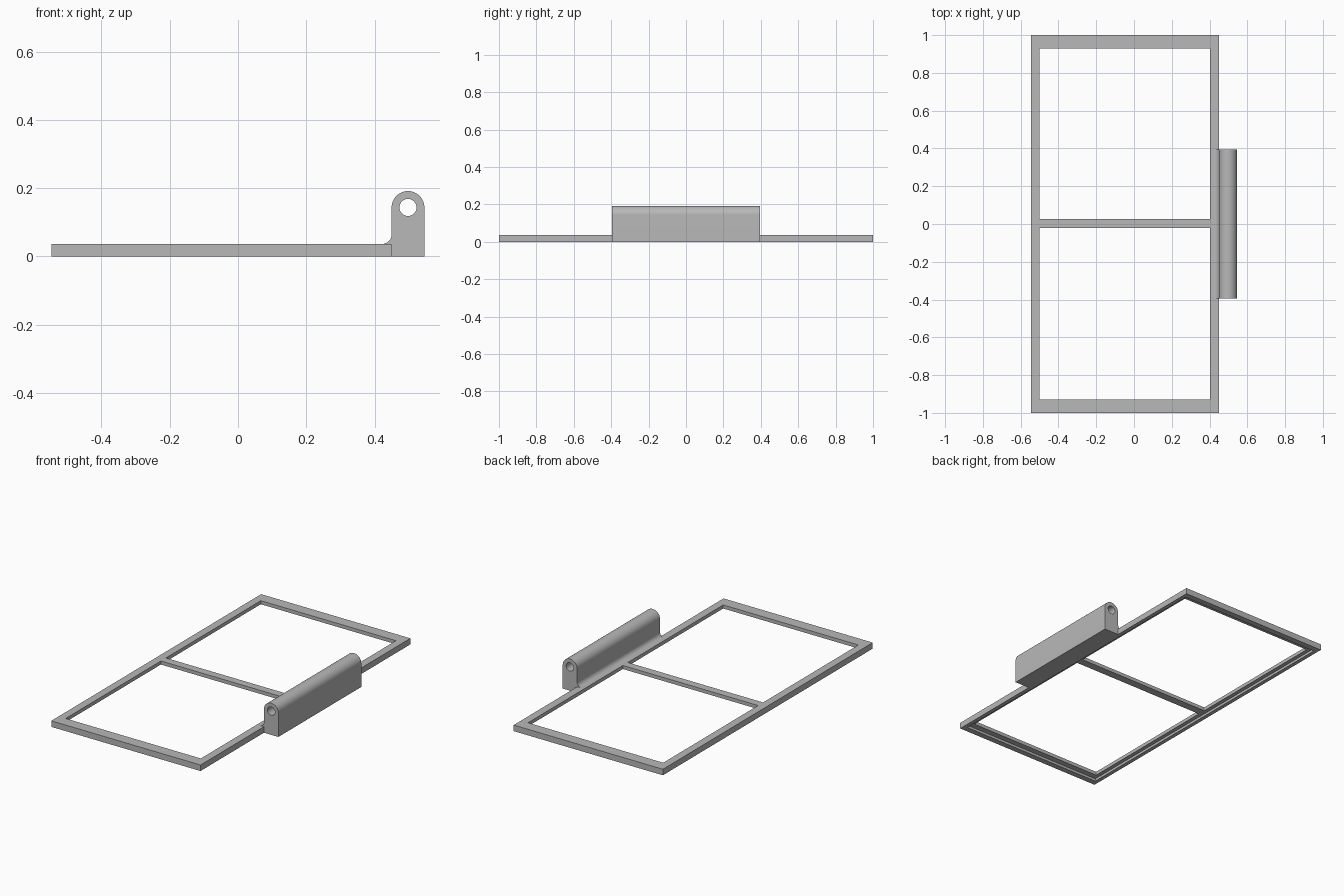
import bpy
import bmesh
from math import cos, sin, pi

cube = bpy.data.objects.get("Cube")
if cube:
    bpy.data.objects.remove(cube, do_unlink=True)

grey = bpy.data.materials.new("light grey")
grey.use_nodes = True
colour = (0.48, 0.48, 0.48, 1)
grey.diffuse_color = colour
grey.node_tree.nodes["Principled BSDF"].inputs["Base Color"].default_value = colour

LEFT, RIGHT, HALF_Y = -0.546, 0.45, 1.0   # outer frame
TOP, LIP = 0.0365, 0.015                  # frame top and underside of the inner lip
RAIL_X, RAIL_Y = 0.047, 0.07              # rail widths
HINGE_HALF = 0.395


def finish(name, bm):
    bmesh.ops.recalc_face_normals(bm, faces=bm.faces)
    mesh = bpy.data.meshes.new(name)
    bm.to_mesh(mesh)
    bm.free()
    mesh.materials.append(grey)
    obj = bpy.data.objects.new(name, mesh)
    bpy.context.collection.objects.link(obj)
    return obj


def arc(cx, cy, r, start, end, n):
    return [(cx + r * cos(start + (end - start) * i / n),
             cy + r * sin(start + (end - start) * i / n)) for i in range(n + 1)]


# Rectangular frame: a stepped rail section carried round four corners
bm = bmesh.new()
section = [(0, 0), (0, TOP), (1, TOP), (1, LIP), (0.5, LIP), (0.5, 0)]
rings = []
for inset, z in section:
    x0, x1 = LEFT + inset * RAIL_X, RIGHT - inset * RAIL_X
    y = HALF_Y - inset * RAIL_Y
    rings.append([bm.verts.new(p) for p in
                  ((x0, -y, z), (x1, -y, z), (x1, y, z), (x0, y, z))])
for i, ring in enumerate(rings):
    after = rings[(i + 1) % len(rings)]
    for j in range(4):
        k = (j + 1) % 4
        bm.faces.new((ring[j], ring[k], after[k], after[j]))
finish("frame", bm)

# Middle crossbar, level with the lip
bm = bmesh.new()
bmesh.ops.create_cube(bm, size=1)
bmesh.ops.scale(bm, verts=bm.verts,
                vec=(RIGHT - LEFT - 2 * RAIL_X, 0.048, TOP - LIP))
bmesh.ops.translate(bm, verts=bm.verts,
                    vec=((LEFT + RIGHT) / 2, 0.002, (TOP + LIP) / 2))
finish("crossbar", bm)

# Hinge barrel: rounded block with a fillet onto the frame and a pin hole
R, FILLET = 0.048, 0.028
cx, cz = RIGHT + R, 0.1435
outline = [(RIGHT, 0), (RIGHT + 2 * R, 0)]
outline += arc(cx, cz, R, 0, pi, 32)
outline += arc(RIGHT - FILLET, TOP + FILLET, FILLET, 0, -pi / 2, 12)
outline += [(RIGHT, TOP)]
hole = arc(cx, cz, 0.025, 0, 2 * pi, 40)[:-1]

curve = bpy.data.curves.new("hinge_profile", "CURVE")
curve.dimensions = "2D"
curve.fill_mode = "BOTH"
curve.extrude = HINGE_HALF
for points in (outline, hole):
    spline = curve.splines.new("POLY")
    spline.points.add(len(points) - 1)
    for point, (x, y) in zip(spline.points, points):
        point.co = (x, y, 0, 1)
    spline.use_cyclic_u = True
helper = bpy.data.objects.new("hinge_profile", curve)
bpy.context.collection.objects.link(helper)
bpy.context.view_layer.update()

# Turn the extruded profile upright and weld it into a solid
bm = bmesh.new()
bm.from_mesh(helper.to_mesh())
helper.to_mesh_clear()
bpy.data.objects.remove(helper, do_unlink=True)
for v in bm.verts:
    v.co = (v.co.x, -v.co.z, v.co.y)
bmesh.ops.remove_doubles(bm, verts=bm.verts, dist=0.0001)
hinge = finish("hinge_barrel", bm)

bpy.ops.object.select_all(action="DESELECT")
hinge.select_set(True)
bpy.context.view_layer.objects.active = hinge
bpy.ops.object.shade_smooth_by_angle(angle=pi / 6)
